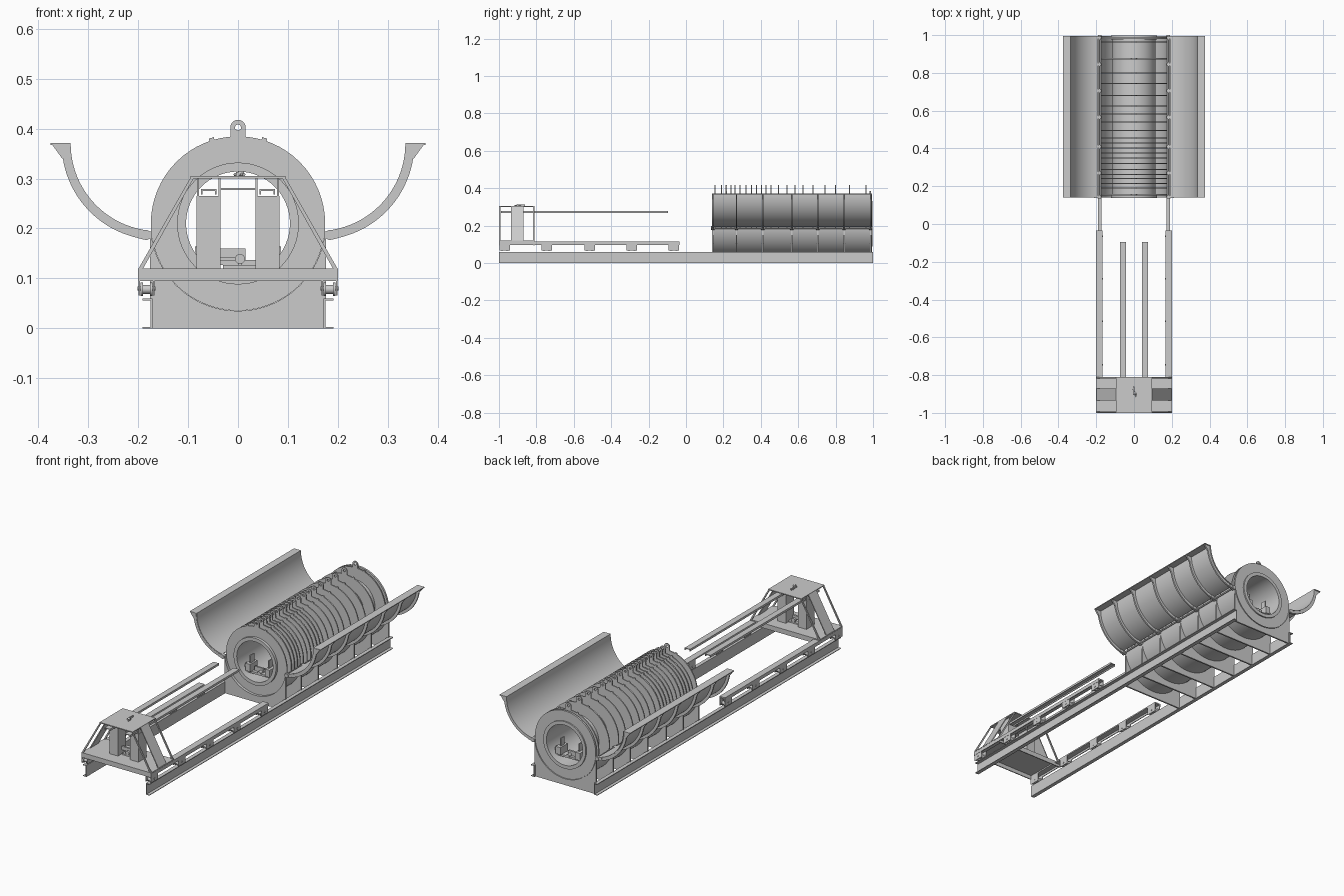
import bpy, bmesh
from math import cos, sin, radians, pi
from mathutils import Vector, Matrix

if "Cube" in bpy.data.objects:
    bpy.data.objects.remove(bpy.data.objects["Cube"])

CZ, R = 0.21, 0.175            # axis height and radius of the drum
Y0, Y1 = 0.14, 0.995           # drum extent
RIBS = [0.143, 0.27, 0.41, 0.565, 0.705, 0.845, 0.987]


def box(bm, x0, x1, y0, y1, z0, z1):
    m = Matrix.Translation(((x0 + x1) / 2, (y0 + y1) / 2, (z0 + z1) / 2))
    m = m @ Matrix.Diagonal((abs(x1 - x0), abs(y1 - y0), abs(z1 - z0), 1))
    bmesh.ops.create_cube(bm, size=1, matrix=m)


def prism(bm, pts, y0, y1):
    """Extrude an x-z outline along y."""
    f = bm.faces.new([bm.verts.new((x, y0, z)) for x, z in pts])
    g = bmesh.ops.extrude_face_region(bm, geom=[f])
    bmesh.ops.translate(bm, vec=(0, y1 - y0, 0),
                        verts=[v for v in g['geom'] if isinstance(v, bmesh.types.BMVert)])


def sector(bm, cx, cz, r0, r1, a0, a1, y0, y1, n=32):
    """Ring or part of a ring, lying along y."""
    full = abs(a1 - a0) >= 360
    rows = []
    for i in range(n if full else n + 1):
        a = radians(a0 + (a1 - a0) * i / n)
        rows.append([bm.verts.new((cx + r * cos(a), y, cz + r * sin(a)))
                     for r, y in ((r0, y0), (r1, y0), (r1, y1), (r0, y1))])
    for i in range(n):
        p, q = rows[i], rows[(i + 1) % len(rows)]
        for k in range(4):
            bm.faces.new((p[k], p[(k + 1) % 4], q[(k + 1) % 4], q[k]))
    if not full:
        bm.faces.new(rows[0])
        bm.faces.new(rows[-1])


def rod(bm, p, q, r, n=16):
    p, q = Vector(p), Vector(q)
    d = q - p
    m = Matrix.Translation((p + q) / 2) @ d.to_track_quat('Z', 'Y').to_matrix().to_4x4()
    bmesh.ops.create_cone(bm, cap_ends=True, segments=n, radius1=r, radius2=r,
                          depth=d.length, matrix=m)


def finish(name, bm):
    bmesh.ops.recalc_face_normals(bm, faces=bm.faces[:])
    me = bpy.data.meshes.new(name)
    bm.to_mesh(me)
    bm.free()
    ob = bpy.data.objects.new(name, me)
    bpy.context.collection.objects.link(ob)
    bpy.ops.object.select_all(action='DESELECT')
    ob.select_set(True)
    bpy.context.view_layer.objects.active = ob
    bpy.ops.object.shade_smooth_by_angle(angle=radians(30))
    return ob


# Channel-section base rails, open to the outside
bm = bmesh.new()
for s in (-1, 1):
    prism(bm, [(s * x, z) for x, z in ((.171, 0), (.191, 0), (.191, .003), (.175, .003),
          (.175, .056), (.191, .056), (.191, .06), (.171, .06))], -1, 1)
finish("base_rails", bm)

# Saddle plates that carry the drum
bm = bmesh.new()
for y in RIBS:
    arc = [(R * cos(a), CZ + R * sin(a)) for a in
           [radians(-173 + 166 * i / 40) for i in range(41)]]
    prism(bm, arc + [(.176, .187), (.176, .06), (.171, .06), (.171, 0),
                     (-.171, 0), (-.171, .06), (-.176, .06), (-.176, .187)], y - .004, y + .004)
finish("saddle_plates", bm)

# Fixed lower shell
bm = bmesh.new()
sector(bm, 0, CZ, R, R + .003, -173, -7, Y0, Y1, 56)
finish("lower_shell", bm)

# Two opened side doors: curved skin, ribs and edge flange
for s, label in ((-1, "left"), (1, "right")):
    bm = bmesh.new()
    cx, cz = s * .16, .37
    a0, a1 = (-80, 0) if s > 0 else (260, 180)
    sector(bm, cx, cz, R, R + .004, a0, a1, Y0, Y1, 32)
    for y in RIBS:
        sector(bm, cx, cz, R + .003, R + .018, a0, a1, y - .004, y + .004, 28)
        prism(bm, [(s * x, z) for x, z in ((.338, .369), (.373, .369), (.352, .34), (.338, .34))],
              y - .004, y + .004)
    box(bm, s * .335, s * .375, Y0, Y1, .367, .371)
    finish(label + "_door", bm)

    # Hinge rod with arms and knuckles
    bm = bmesh.new()
    rod(bm, (s * .184, Y0, .187), (s * .184, Y1, .187), .004)
    for y in RIBS:
        rod(bm, (s * .184, y - .009, .187), (s * .184, y + .009, .187), .010)
        prism(bm, [(s * x, z) for x, z in ((.172, .180), (.19, .178), (.212, .184),
                                           (.210, .199), (.186, .197), (.172, .193))],
              y - .006, y + .006)
    finish(label + "_hinge", bm)

# Row of ring plates, each with a lifting eye and two edge tabs
bm = bmesh.new()
for y in (.155, .19, .215, .24, .262, .289, .32, .35, .376, .403, .428, .455, .495,
          .54, .583, .625, .68, .743, .80, .875, .963):
    ya, yb = y - .003, y + .003
    sector(bm, 0, CZ, .113, R - .0005, 0, 360, ya, yb, 64)
    sector(bm, 0, .402, .006, .0155, -30, 210, ya, yb, 20)
    prism(bm, [(-.0155, .38), (.0155, .38), (.0155, .396), (.0134, .396), (.006, .399), (0, .396),
               (-.006, .399), (-.0134, .396), (-.0155, .396)], ya, yb)
    for s in (-1, 1):
        prism(bm, [(s * .047, .374), (s * .057, .371), (s * .058, .380), (s * .048, .383)], ya, yb)
finish("ring_plates", bm)

# Central tube with stepped end rings
bm = bmesh.new()
sector(bm, 0, CZ, .105, .115, 0, 360, .145, .99, 64)
for ya, yb in ((.138, .152), (.978, .997)):
    sector(bm, 0, CZ, .104, .122, 0, 360, ya, yb, 64)
sector(bm, 0, CZ, .122, R - .0005, 0, 360, .98, .99, 64)
finish("central_tube", bm)

# Support trolleys inside both tube ends
bm = bmesh.new()
for y in (.19, .94):
    box(bm, -.07, .07, y - .02, y + .02, .127, .137)
    box(bm, -.035, .015, y - .005, y + .005, .137, .16)
    rod(bm, (.004, y - .025, .14), (.004, y + .025, .14), .009)
    for s in (-1, 1):
        box(bm, s * .042, s * .07, y - .03, y + .03, .137, .175)
        box(bm, s * .05, s * .056, y - .015, y + .015, .17, .215)
        rod(bm, (s * .06, y, .15), (s * .086, y, .15), .014)
finish("tube_trolleys", bm)

# Carriage floor with folded edge beams
XA, XB = -1.0, -.81
bm = bmesh.new()
box(bm, -.2, .2, XA, XB, .116, .12)
for y in (XA, XB - .005):
    box(bm, -.2, .2, y, y + .005, .095, .117)
finish("carriage_floor", bm)

# Carriage top, columns, sloped side plates and corner braces
bm = bmesh.new()
box(bm, -.095, .095, XA, XB, .300, .305)
box(bm, -.036, .036, -.935, -.87, .277, .281)
finish("carriage_top", bm)
bm = bmesh.new()
for s in (-1, 1):
    box(bm, s * .035, s * .083, -.935, -.87, .12, .265)
    for x in (.037, .080):
        box(bm, s * (x - .002), s * (x + .002), -.935, -.87, .264, .301)
finish("carriage_columns", bm)
bm = bmesh.new()
for s in (-1, 1):
    prism(bm, [(s * .09, .302), (s * .095, .302), (s * .198, .12), (s * .192, .12)], -.935, -.87)
    for y in (XA + .001, XB - .008):
        prism(bm, [(s * .088, .302), (s * .095, .302), (s * .199, .12), (s * .190, .12)], y, y + .007)
finish("carriage_braces", bm)

# Small pin and bracket at the carriage centre
bm = bmesh.new()
rod(bm, (0, -.90, .310), (.012, -.90, .310), .005)
rod(bm, (-.006, -.87, .308), (.012, -.915, .308), .003)
box(bm, -.004, .002, -.905, -.86, .304, .313)
box(bm, -.035, .015, -.905, -.895, .142, .16)
box(bm, -.03, .035, -.91, -.89, .119, .127)
rod(bm, (.004, -.915, .139), (.004, -.885, .139), .010)
box(bm, .0, .008, -.905, -.895, .125, .15)
finish("carriage_latch", bm)

# Long cantilevered guide bars (inverted channels)
bm = bmesh.new()
for s in (-1, 1):
    box(bm, s * .043, s * .074, -.99, -.095, .275, .279)
    for x in (.043, .071):
        box(bm, s * x, s * (x + .003), -.99, -.095, .268, .276)
finish("guide_bars", bm)

# Carriage side rails, wheel brackets and grooved wheels
bm = bmesh.new()
wheels = bmesh.new()
for s in (-1, 1):
    box(bm, s * .167, s * .2, -1, -.035, .108, .115)
    box(bm, s * .196, s * .2, -1, -.035, .097, .109)
    for y in (-.97, -.745, -.515, -.29, -.065):
        box(bm, s * .196, s * .199, y - .028, y + .028, .066, .1)
        box(bm, s * .167, s * .170, y - .028, y + .028, .066, .109)
        for dy in (-.014, .014):
            rod(wheels, (s * .171, y + dy, .078), (s * .195, y + dy, .078), .009)
            for x in (.171, .190):
                rod(wheels, (s * x, y + dy, .078), (s * (x + .005), y + dy, .078), .0135, 20)
        rod(wheels, (s * .165, y, .08), (s * .2015, y, .08), .004)
finish("carriage_side_rails", bm)
finish("carriage_wheels", wheels)
